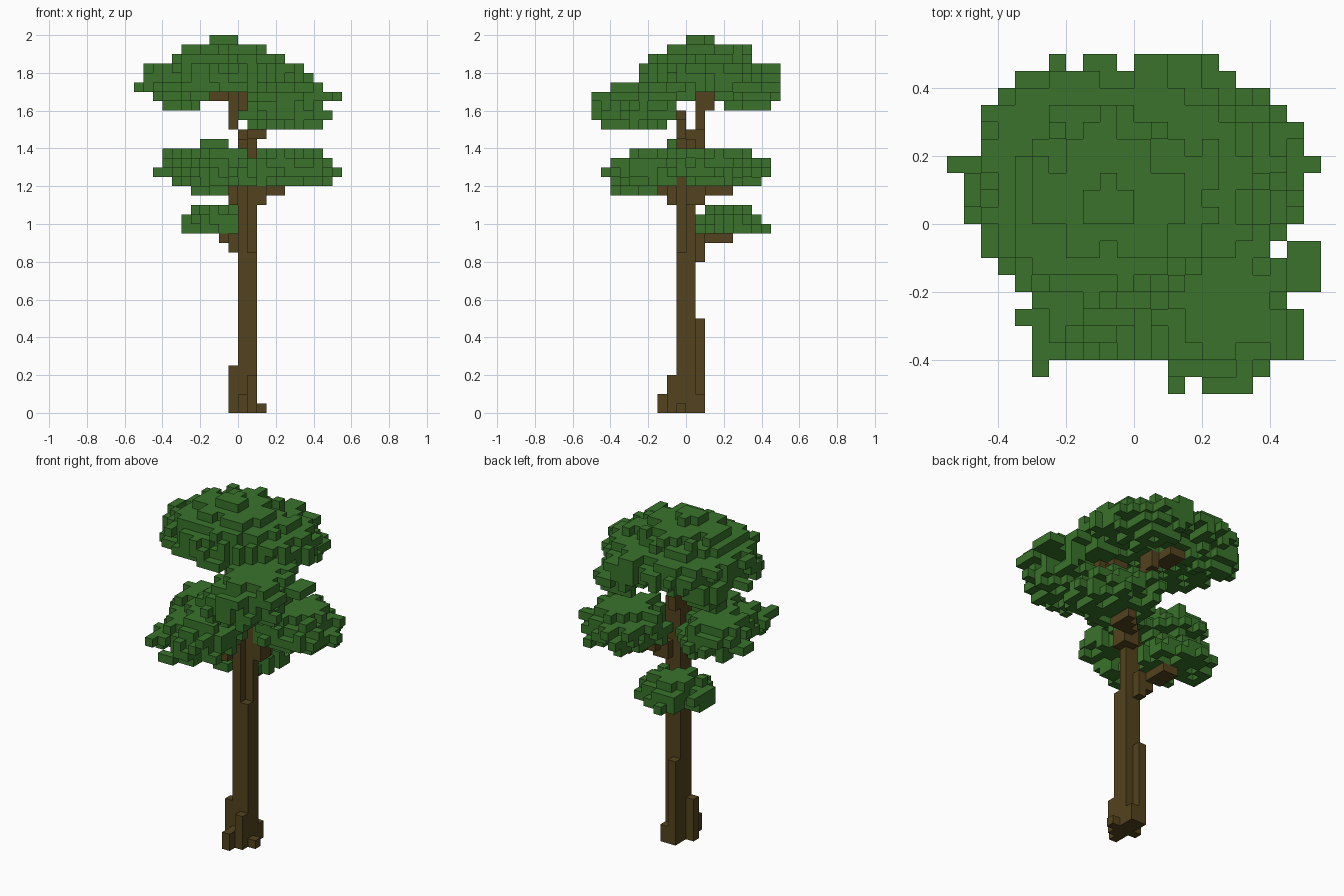
import bpy, bmesh, random
from mathutils import Vector

random.seed(11)
U = 0.05  # edge of one block

default = bpy.data.objects.get("Cube")
if default:
    bpy.data.objects.remove(default, do_unlink=True)


def material(name, color):
    m = bpy.data.materials.new(name)
    m.use_nodes = True
    m.diffuse_color = color
    bsdf = next(n for n in m.node_tree.nodes if n.type == "BSDF_PRINCIPLED")
    bsdf.inputs["Base Color"].default_value = color
    bsdf.inputs["Roughness"].default_value = 0.9
    return m


bark = material("bark_brown", (0.087, 0.057, 0.013, 1))
leaf = material("leaf_green", (0.041, 0.170, 0.024, 1))

owner = {}   # block -> part name
colors = {}  # part name -> material


def box(part, x, y, z, mat=bark):
    """Fill the blocks of three half-open ranges, keeping those already taken."""
    colors[part] = mat
    for i in range(*x):
        for j in range(*y):
            for k in range(*z):
                owner.setdefault((i, j, k), part)


def foliage(part, cx, cy, base, radii, squash=1.0, gaps=0.3):
    """Stack ragged discs of blocks, one radius per layer, with gaps in the lowest."""
    colors[part] = leaf
    for k, r in enumerate(radii):
        for i in range(-11, 11):
            for j in range(-10, 10):
                d = Vector((i + 0.5 - cx, (j + 0.5 - cy) / squash)).length
                if d < r + random.uniform(-1.7, 0.6) and (k or random.random() > gaps):
                    owner.setdefault((i, j, base + k), part)


# Trunk with one corner column that stops short
box("trunk", (0, 2), (-1, 1), (0, 17))
box("trunk", (0, 1), (-1, 1), (17, 29))
box("trunk", (1, 2), (0, 1), (17, 29))

# Root flares
box("roots", (-1, 0), (-1, 0), (0, 5))
box("roots", (0, 1), (1, 2), (0, 10))
box("roots", (1, 2), (1, 2), (0, 2))
box("roots", (1, 2), (-2, -1), (0, 4))
box("roots", (0, 1), (-3, -1), (0, 2))
box("roots", (2, 3), (-1, 0), (0, 1))

# Low branch
box("low_branch", (0, 1), (1, 2), (16, 19))
box("low_branch", (-1, 0), (1, 2), (17, 19))
box("low_branch", (-2, 0), (2, 5), (18, 19))

# Middle branches, one to each side
box("middle_left_branch", (2, 3), (0, 2), (22, 24))
box("middle_left_branch", (1, 2), (1, 2), (22, 24))
box("middle_left_branch", (3, 5), (2, 4), (23, 24))
box("middle_left_branch", (2, 3), (2, 3), (23, 24))
box("middle_left_branch", (4, 5), (3, 5), (23, 25))
box("middle_right_branch", (-1, 0), (-2, 0), (22, 24))
box("middle_right_branch", (-2, -1), (-3, -1), (23, 25))
box("middle_right_branch", (-3, -2), (-4, -3), (24, 25))

# Upper fork
box("upper_back_branch", (0, 1), (0, 2), (28, 30))
box("upper_back_branch", (-1, 0), (1, 2), (30, 34))
box("upper_back_branch", (-1, 0), (2, 3), (32, 34))
box("upper_back_branch", (-3, -1), (2, 5), (33, 34))
box("upper_front_branch", (1, 3), (-1, 0), (29, 31))
box("upper_front_branch", (2, 4), (-2, 0), (31, 32))
box("upper_front_branch", (2, 4), (-2, -1), (32, 33))
box("upper_front_branch", (0, 2), (-2, -1), (32, 34))

# Leaf clusters, from the lowest up
foliage("low_leaves", -2, 4.9, 19, [3.9, 3.9, 2.5], gaps=0.15)
foliage("middle_left_leaves", 5.5, 3.5, 24, [4.4, 5.1, 4.9, 4.0])
foliage("middle_right_leaves", -3, -5.3, 23, [2.9])
foliage("middle_right_leaves", -4.2, 0.6, 24, [3.4, 4.2, 4.0, 3.3])
foliage("middle_right_leaves", -2, -3.5, 24, [4.4, 5.0, 4.5, 3.0])
foliage("upper_front_leaves", 5, -5.3, 30, [4.1, 5.0, 4.6])
foliage("upper_front_leaves", 5.5, -4.7, 33, [5.1, 4.2], gaps=0)
foliage("crown_lobe_left", 3.4, 7, 32, [2.8, 3.6])
foliage("crown_lobe_right", -6, 5.6, 32, [2.0, 3.0])
foliage("crown_leaves", -1.2, 2.4, 34, [9.0], 0.84)
foliage("crown_leaves", -1.4, 2.6, 35, [8.7, 8.3], 0.87, gaps=0)
foliage("crown_leaves", -1.2, 1.9, 37, [6.3, 4.8], 0.9, gaps=0)

# Single tufts that stick out of the clusters, and the crown's tip
for part, x, y, z in (
    ("crown_leaves", (-3, 0), (0, 2), (39, 40)),
    ("crown_leaves", (-2, -1), (2, 3), (39, 40)),
    ("crown_leaves", (-11, -8), (3, 4), (34, 35)),
    ("crown_leaves", (0, 3), (8, 10), (34, 35)),
    ("crown_leaves", (1, 4), (8, 10), (35, 36)),
    ("crown_leaves", (0, 2), (8, 10), (36, 37)),
    ("crown_leaves", (-5, -4), (8, 10), (35, 36)),
    ("crown_leaves", (-3, -2), (8, 10), (35, 36)),
    ("upper_front_leaves", (9, 11), (-4, -1), (33, 34)),
    ("upper_front_leaves", (5, 6), (-10, -9), (33, 34)),
    ("upper_front_leaves", (2, 3), (-10, -8), (31, 32)),
    ("upper_front_leaves", (3, 6), (-1, 1), (33, 34)),
    ("middle_left_leaves", (9, 11), (3, 4), (25, 26)),
    ("middle_right_leaves", (-9, -7), (0, 1), (25, 26)),
    ("middle_right_leaves", (-7, -5), (-4, -3), (25, 26)),
    ("middle_right_leaves", (-7, -5), (-6, -5), (25, 26)),
    ("middle_right_leaves", (-6, -5), (-9, -7), (25, 26)),
    ("middle_right_leaves", (-4, -1), (-2, 0), (28, 29)),
    ("low_leaves", (-6, -4), (4, 5), (20, 21)),
    ("low_leaves", (-3, -2), (7, 9), (19, 20)),
):
    box(part, x, y, z, leaf)

steps = [Vector(v) for v in ((1, 0, 0), (0, 1, 0), (0, 0, 1))]


def neighbour(cell, n):
    return tuple(int(round(q)) for q in Vector(cell) + n)


# Drop blocks that touch no other block
for cell in list(owner):
    if not any(neighbour(cell, a * s) in owner for a in steps for s in (1, -1)):
        del owner[cell]

# Turn each part into a mesh of its exposed block faces
for part, mat in colors.items():
    bm = bmesh.new()
    for cell in [c for c, p in owner.items() if p == part]:
        centre = Vector(cell) + Vector((0.5, 0.5, 0.5))
        for a in range(3):
            u, v = steps[(a + 1) % 3], steps[(a + 2) % 3]
            for s in (1, -1):
                n = steps[a] * s
                if neighbour(cell, n) in owner:
                    continue
                loop = [u + v, v - u, -u - v, u - v][::s]
                bm.faces.new([bm.verts.new((centre + (n + c) / 2) * U) for c in loop])
    bmesh.ops.remove_doubles(bm, verts=bm.verts, dist=U / 10)
    mesh = bpy.data.meshes.new(part)
    bm.to_mesh(mesh)
    bm.free()
    mesh.materials.append(mat)
    bpy.context.collection.objects.link(bpy.data.objects.new(part, mesh))
